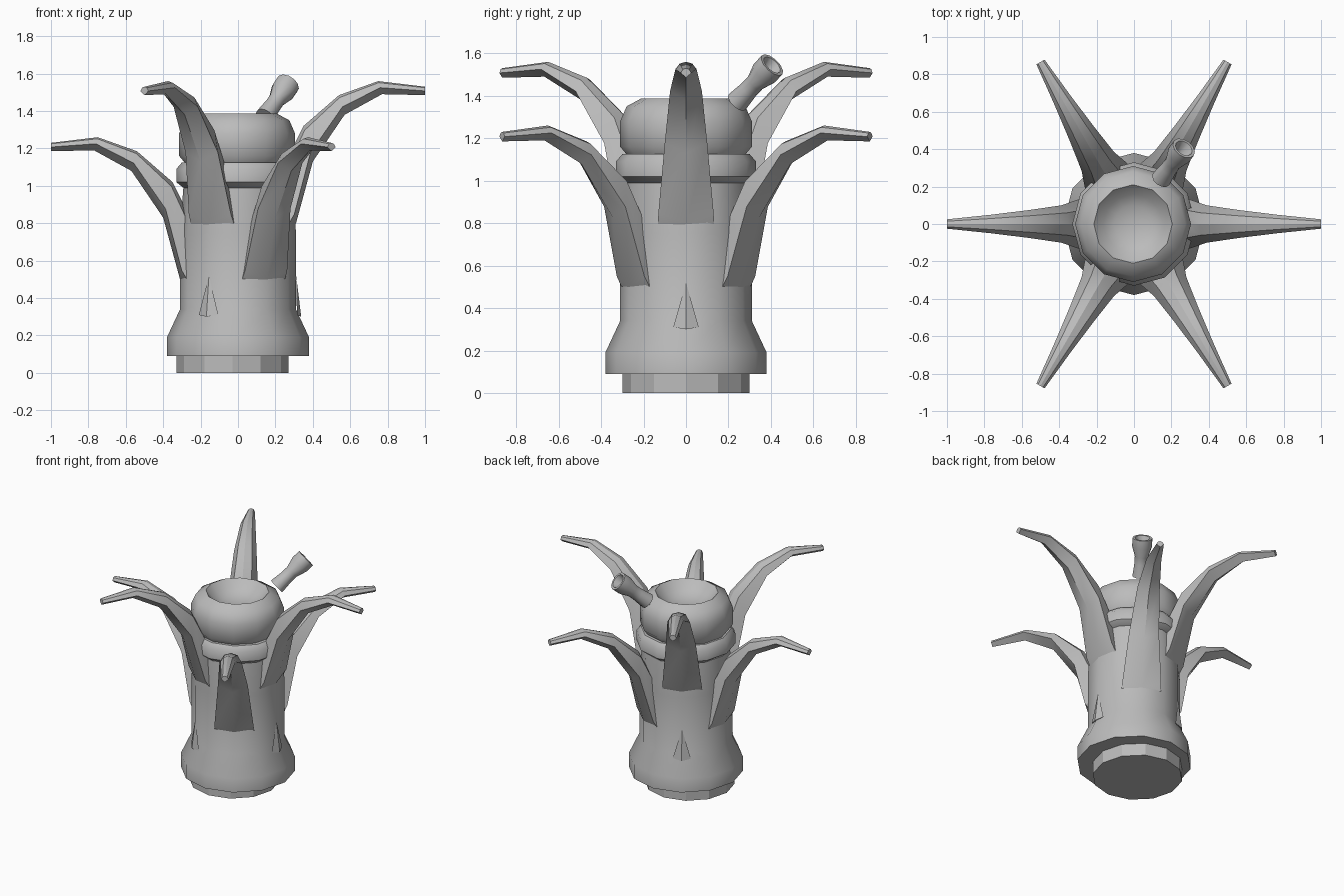
import bpy, bmesh, math
from mathutils import Matrix, Vector

cube = bpy.data.objects.get("Cube")
if cube:
    bpy.data.objects.remove(cube, do_unlink=True)

grey = bpy.data.materials.new("plain_grey")
grey.use_nodes = True
COLOUR = (0.5, 0.5, 0.5, 1)
grey.diffuse_color = COLOUR
grey.node_tree.nodes["Principled BSDF"].inputs["Base Color"].default_value = COLOUR


def finish(name, bm, angle):
    bmesh.ops.recalc_face_normals(bm, faces=bm.faces)
    mesh = bpy.data.meshes.new(name)
    bm.to_mesh(mesh)
    bm.free()
    mesh.materials.append(grey)
    obj = bpy.data.objects.new(name, mesh)
    bpy.context.collection.objects.link(obj)
    bpy.ops.object.select_all(action='DESELECT')
    obj.select_set(True)
    bpy.context.view_layer.objects.active = obj
    bpy.ops.object.shade_smooth_by_angle(angle=math.radians(angle))
    return obj


def skin(bm, rings):
    """Bridge rings of points and cap both ends."""
    rows = [[bm.verts.new(p) for p in ring] for ring in rings]
    n = len(rows[0])
    for a, b in zip(rows, rows[1:]):
        for i in range(n):
            j = (i + 1) % n
            bm.faces.new((a[i], a[j], b[j], b[i]))
    bm.faces.new(rows[0])
    bm.faces.new(rows[-1])


def lathe(name, profile, sides=12, angle=35, matrix=Matrix()):
    bm = bmesh.new()
    turns = [2 * math.pi * i / sides for i in range(sides)]
    skin(bm, [[(r * math.cos(t), r * math.sin(t), z) for t in turns] for r, z in profile])
    bm.transform(matrix)
    return finish(name, bm, angle)


# Trunk, foot, collar and shallow-dished head
lathe("foot", [(0.30, 0), (0.30, 0.12)], angle=25,
      matrix=Matrix.Translation((-0.03, 0, 0)))
lathe("trunk", [(0.25, 0.09), (0.38, 0.09), (0.38, 0.19), (0.31, 0.34),
                (0.31, 0.75), (0.29, 1.02)])
lathe("collar", [(0.28, 0.98), (0.33, 1.02), (0.33, 1.09), (0.30, 1.125), (0.2, 1.125)],
      angle=50)
lathe("head", [(0.26, 1.10), (0.31, 1.16), (0.31, 1.28), (0.28, 1.35), (0.21, 1.388),
               (0.16, 1.335), (0.10, 1.305), (0.03, 1.295)], angle=40,
      matrix=Matrix.Translation((-0.005, 0, 0)))

# Leaning spout with a flared, hollow mouth
base = Vector((0.145, 0.24, 1.37))
tilt = Vector((0.125, 0.17, 0.18)).to_track_quat('Z', 'Y').to_matrix().to_4x4()
lathe("spout", [(0.054, 0), (0.045, 0.09), (0.045, 0.14), (0.066, 0.21), (0.066, 0.27),
                (0.05, 0.27), (0.025, 0.2)],
      matrix=Matrix.Translation(base) @ tilt)

# Leaf stations: underside radius and height, upper radius and height,
# half width, and how far up the section the widest point lies
LEAF = [(0.20, 0.64, 0.14, 0.85, 0.14, 0.1), (0.31, 0.80, 0.25, 1.12, 0.13, 0.15),
        (0.40, 1.13, 0.35, 1.32, 0.10, 0.25), (0.57, 1.38, 0.54, 1.485, 0.075, 0.4),
        (0.77, 1.49, 0.75, 1.56, 0.05, 0.5), (1.0, 1.485, 1.0, 1.53, 0.025, 0.5)]


def leaf(name, turn, drop):
    bm = bmesh.new()
    rings = []
    for r0, z0, r1, z1, w, t in LEAF:
        low, high = Vector((r0, 0, z0 - drop)), Vector((r1, 0, z1 - drop))
        mid, shoulder = low.lerp(high, t), low.lerp(high, 0.88)
        side = Vector((0, w, 0))
        rings.append([low, mid + side, shoulder + side * 0.6, high,
                      shoulder - side * 0.6, mid - side])
    skin(bm, rings)
    bm.transform(Matrix.Rotation(turn, 4, 'Z'))
    return finish(name, bm, 30)


# Small pointed root ridge emerging from the trunk
def root_ridge(name, turn, top, half):
    bm = bmesh.new()
    a, b, c, d = [bm.verts.new(p) for p in
                  ((0.311, 0, top), (0.315, half, 0.31), (0.315, -half, 0.31), (0.338, 0, 0.30))]
    for f in ((a, b, d), (a, d, c), (a, c, b), (b, c, d)):
        bm.faces.new(f)
    bm.transform(Matrix.Rotation(turn, 4, 'Z'))
    return finish(name, bm, 30)


# Six leaves, alternately high and low
for i in range(6):
    turn = i * math.pi / 3
    low = i % 2
    leaf(("low" if low else "high") + f"_leaf_{i // 2 + 1}", turn, 0.3 * low)
    if not low:
        root_ridge(f"root_ridge_{i // 2 + 1}", turn, 0.52, 0.06)
